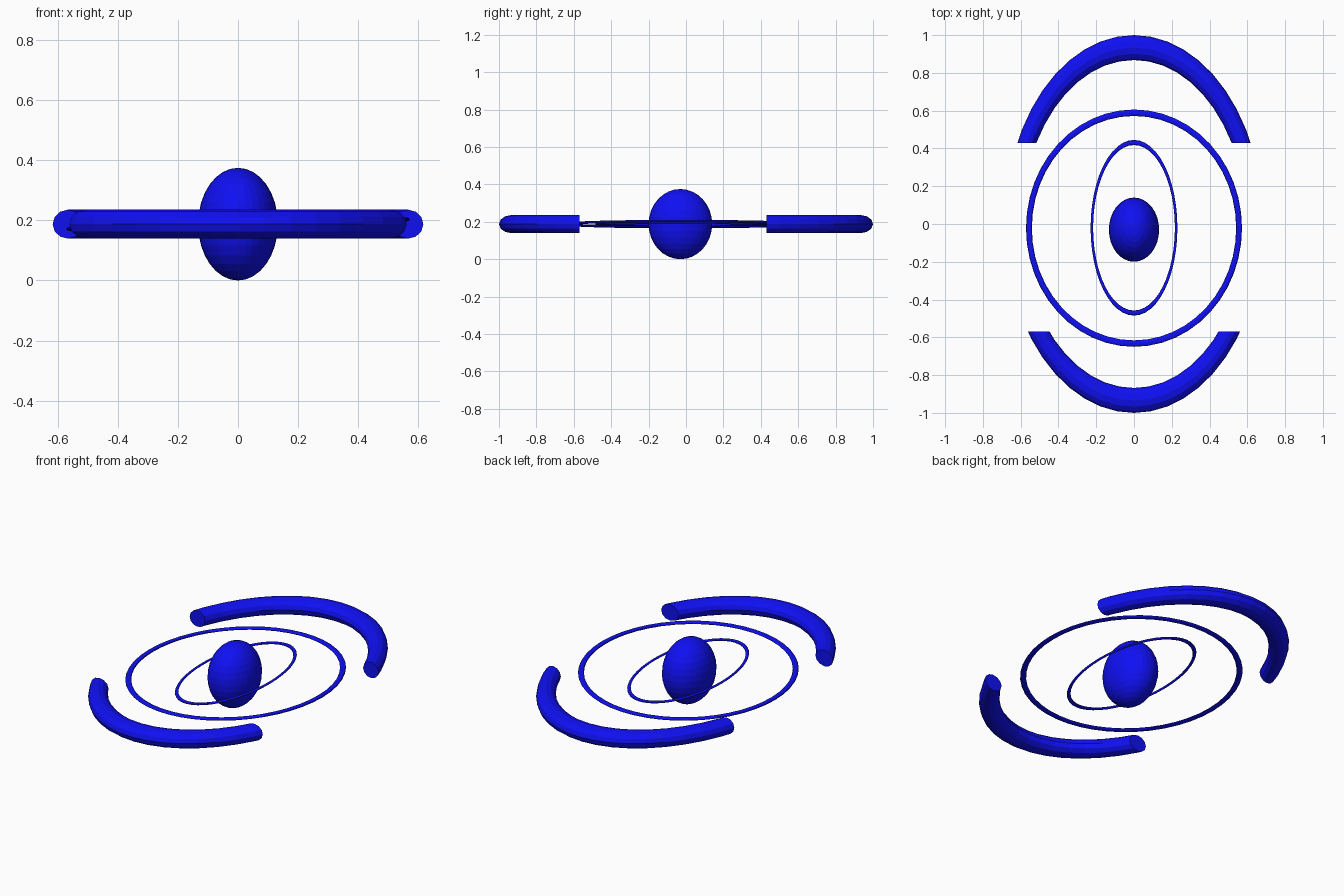
import bpy
import bmesh

if "Cube" in bpy.data.objects:
    bpy.data.objects.remove(bpy.data.objects["Cube"])

blue = bpy.data.materials.new("blue")
blue.diffuse_color = (0.005, 0.005, 0.9, 1)
blue.use_nodes = True
blue.node_tree.nodes["Principled BSDF"].inputs["Base Color"].default_value = blue.diffuse_color
MID = 0.1875  # height of the common centre plane


def finish(name):
    ob = bpy.context.object
    ob.name = name
    ob.data.materials.append(blue)
    return ob


def oval_ring(name, outer_x, outer_y, band_y, half_z, y=0.0, tilt=0.0, minor=12):
    """Torus stretched to an oval; band_y is the band width at its y ends."""
    tube = band_y / 2
    bpy.ops.mesh.primitive_torus_add(
        major_radius=outer_y - tube, minor_radius=tube,
        major_segments=48, minor_segments=minor,
        location=(0, y, MID), rotation=(0, tilt, 0))
    ob = finish(name)
    ob.scale = (outer_x / outer_y, 1, half_z / tube)
    return ob


def arc(name, cut_y, side):
    """Part of the big oval ring beyond y = cut_y, with a flat cap at each end."""
    ob = oval_ring(name, 0.685, 1.0, 0.132, 0.048)
    bm = bmesh.new()
    bm.from_mesh(ob.data)
    bmesh.ops.bisect_plane(
        bm, geom=bm.verts[:] + bm.edges[:] + bm.faces[:],
        plane_co=(0, cut_y, 0), plane_no=(0, side, 0), clear_inner=True)
    rim = [e for e in bm.edges if e.is_boundary]
    bmesh.ops.holes_fill(bm, edges=rim, sides=0)
    bmesh.ops.recalc_face_normals(bm, faces=bm.faces[:])
    bm.to_mesh(ob.data)
    bm.free()


# Central egg-shaped core
bpy.ops.mesh.primitive_uv_sphere_add(segments=32, ring_count=16, radius=1,
                                     location=(0, -0.03, MID))
finish("core").scale = (0.133, 0.17, MID)

# Thin rings, slightly raised on the +x side
oval_ring("inner_ring", 0.23, 0.465, 0.027, 0.006, y=-0.02, tilt=-0.028)
oval_ring("outer_ring", 0.572, 0.628, 0.034, 0.007, y=-0.022, tilt=-0.028)

# Two thick outer arcs
arc("back_arc", 0.43, 1)
arc("front_arc", -0.57, -1)
